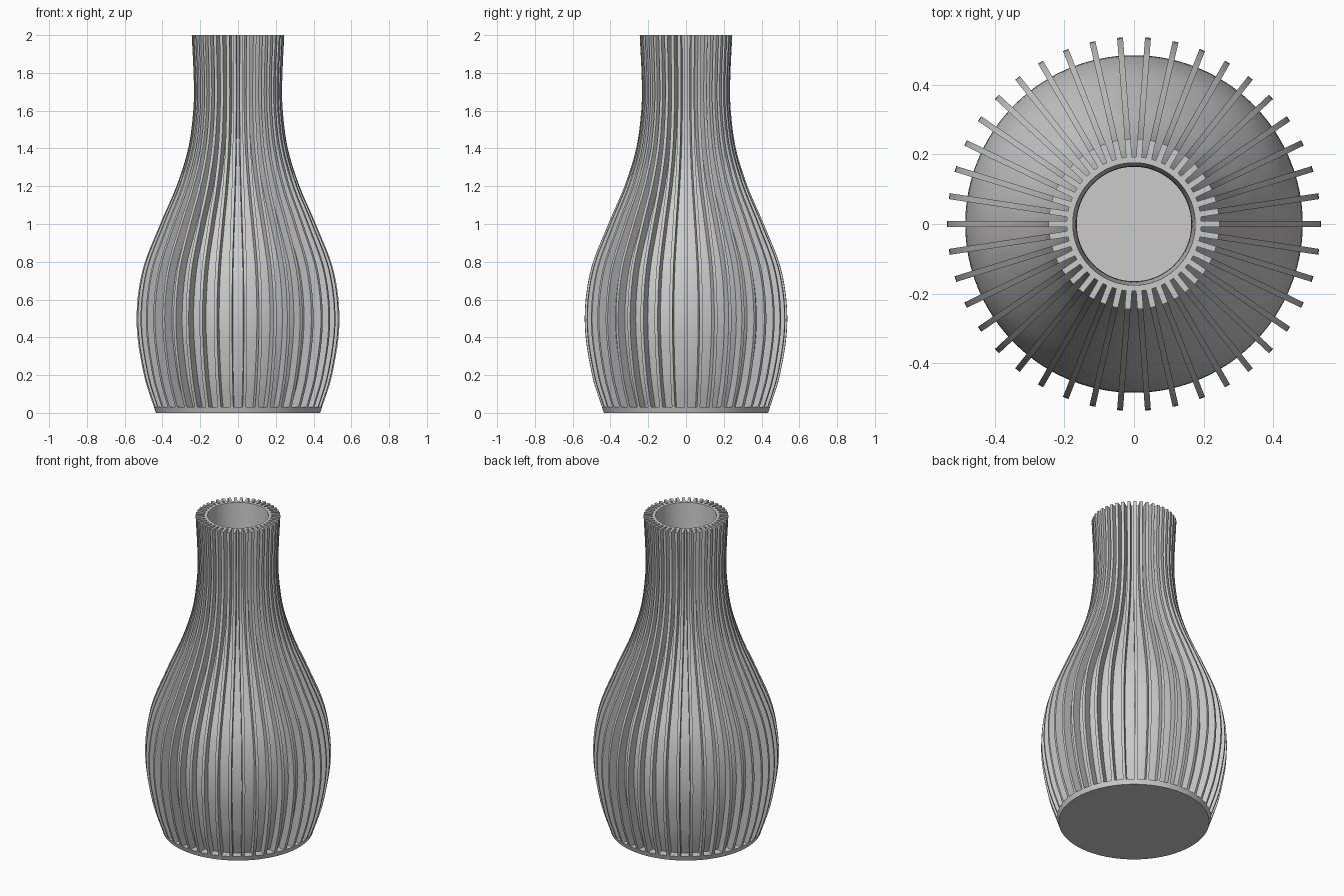
import bpy, bmesh, math
from mathutils import Matrix

cube = bpy.data.objects.get("Cube")
if cube:
    bpy.data.objects.remove(cube, do_unlink=True)

RIBS = 42
RIB_WIDTH = 0.017
GROOVE = 0.052      # rib height above the wall
WALL = 0.017        # wall thickness
BASE_TOP = 0.03
FLOOR = 0.05
STEPS = 56

# Silhouette of the rib crests as (height, radius)
CREST = [(0, 0.435), (0.2, 0.498), (0.48, 0.537), (0.75, 0.507), (1.0, 0.412),
         (1.2, 0.326), (1.4, 0.264), (1.6, 0.237), (1.75, 0.234), (2.0, 0.245)]


def crest(z):
    """Smooth radius at height z (cubic Hermite through the silhouette)."""
    def slope(i):
        a, b = CREST[max(i - 1, 0)], CREST[min(i + 1, len(CREST) - 1)]
        return (b[1] - a[1]) / (b[0] - a[0])
    i = max(k for k in range(len(CREST) - 1) if CREST[k][0] <= z)
    (z0, r0), (z1, r1) = CREST[i], CREST[i + 1]
    h = z1 - z0
    t = (z - z0) / h
    return ((2*t**3 - 3*t**2 + 1) * r0 + (t**3 - 2*t**2 + t) * h * slope(i)
            + (3*t**2 - 2*t**3) * r1 + (t**3 - t**2) * h * slope(i + 1))


def heights(start):
    return [start + (2 - start) * i / STEPS for i in range(STEPS + 1)]


grey = bpy.data.materials.new("light grey")
grey.use_nodes = True
grey.diffuse_color = (0.6, 0.6, 0.6, 1)
grey.node_tree.nodes["Principled BSDF"].inputs["Base Color"].default_value = grey.diffuse_color


def finish(name, bm):
    bmesh.ops.recalc_face_normals(bm, faces=bm.faces)
    mesh = bpy.data.meshes.new(name)
    bm.to_mesh(mesh)
    bm.free()
    mesh.materials.append(grey)
    obj = bpy.data.objects.new(name, mesh)
    bpy.context.collection.objects.link(obj)
    bpy.ops.object.select_all(action='DESELECT')
    obj.select_set(True)
    bpy.context.view_layer.objects.active = obj
    bpy.ops.object.shade_smooth_by_angle(angle=math.radians(35))


# Hollow vase body with its base plate, turned about z
profile = [(0, 0), (crest(0), 0), (crest(BASE_TOP), BASE_TOP)]
profile += [(crest(z) - GROOVE, z) for z in heights(BASE_TOP)]
profile += [(crest(z) - GROOVE - WALL, z) for z in reversed(heights(FLOOR))]
profile += [(0, FLOOR)]
bm = bmesh.new()
verts = [bm.verts.new((r, 0, z)) for r, z in profile]
edges = [bm.edges.new(pair) for pair in zip(verts, verts[1:])]
bmesh.ops.spin(bm, geom=verts + edges, cent=(0, 0, 0), axis=(0, 0, 1),
               angle=math.tau, steps=RIBS * 3, use_merge=True)
bmesh.ops.remove_doubles(bm, verts=bm.verts, dist=0.0001)
finish("vase_body", bm)

# Upright ribs following the silhouette
bm = bmesh.new()
half = RIB_WIDTH / 2
for n in range(RIBS):
    turn = Matrix.Rotation(math.tau * n / RIBS, 3, 'Z')
    rings = []
    for z in heights(BASE_TOP):
        outer = crest(z)
        inner = outer - GROOVE - 0.004
        corners = [(inner, -half), (outer, -half), (outer, half), (inner, half)]
        rings.append([bm.verts.new(turn @ Matrix.Translation((x, y, z)).translation)
                      for x, y in corners])
    for low, high in zip(rings, rings[1:]):
        for i in range(4):
            j = (i + 1) % 4
            bm.faces.new((low[i], low[j], high[j], high[i]))
    bm.faces.new(rings[0])
    bm.faces.new(rings[-1])
finish("vase_ribs", bm)
